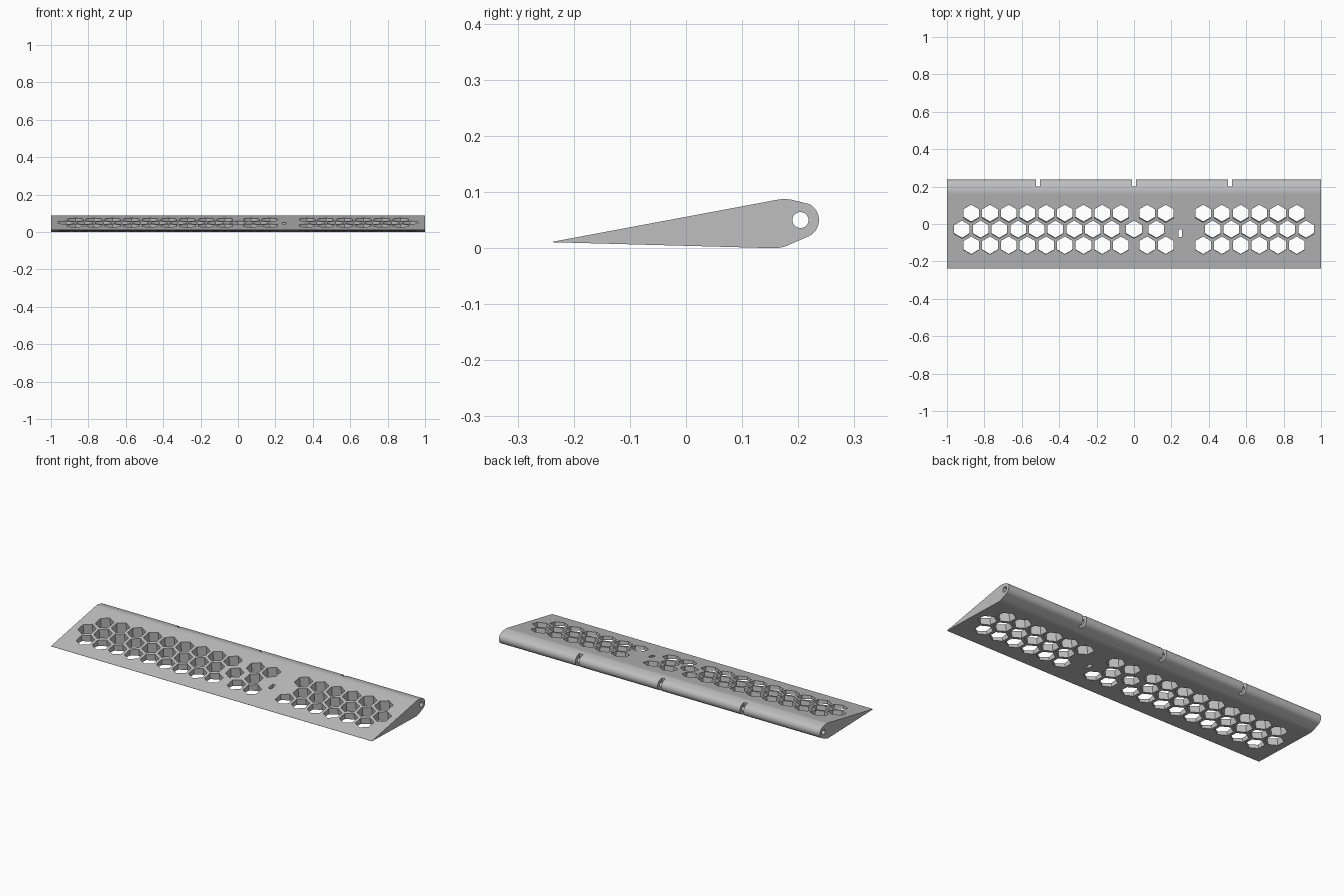
import bpy, bmesh
from math import sin, cos, radians, pi
from mathutils import Matrix, Vector

default = bpy.data.objects.get("Cube")
if default:
    bpy.data.objects.remove(default, do_unlink=True)

grey = bpy.data.materials.new("plain grey")
grey.use_nodes = True
colour = (0.52, 0.52, 0.52, 1)
grey.diffuse_color = colour
grey.node_tree.nodes["Principled BSDF"].inputs["Base Color"].default_value = colour


def make_object(name, bm):
    bmesh.ops.recalc_face_normals(bm, faces=bm.faces)
    mesh = bpy.data.meshes.new(name)
    bm.to_mesh(mesh)
    bm.free()
    mesh.materials.append(grey)
    obj = bpy.data.objects.new(name, mesh)
    bpy.context.collection.objects.link(obj)
    return obj


def add_box(bm, centre, size):
    matrix = Matrix.Translation(centre) @ Matrix.Diagonal((*size, 1))
    bmesh.ops.create_cube(bm, size=1, matrix=matrix)


def add_prism(bm, sides, radius, depth, matrix):
    bmesh.ops.create_cone(bm, cap_ends=True, segments=sides, radius1=radius,
                          radius2=radius, depth=depth, matrix=matrix)


def cut(target, cutter):
    mod = target.modifiers.new(cutter.name, "BOOLEAN")
    mod.operation = "DIFFERENCE"
    mod.solver = "EXACT"
    mod.object = cutter
    bpy.context.view_layer.objects.active = target
    bpy.ops.object.modifier_apply(modifier=mod.name)
    bpy.data.objects.remove(cutter, do_unlink=True)


# Flap body: tapered section with a round hinge nose, extruded along x
pin_y, pin_z, nose = 0.205, 0.05, 0.032
top = [(-0.237, 0.0115), (0.14, 0.082), (0.16, 0.0858), (0.168, 0.087),
       (0.176, 0.0875), (0.185, 0.0868), (0.202, 0.083)]
arc = [(pin_y + nose * cos(radians(a)), pin_z + nose * sin(radians(a)))
       for a in range(64, -65, -8)]
bottom = [(0.184, 0.0062), (0.178, 0.0035), (0.171, 0.0015), (0.163, 0.0003),
          (0.154, 0), (0.13, 0.0006), (-0.237, 0.0105)]
bm = bmesh.new()
ring = [bm.verts.new((-1, y, z)) for y, z in top + arc + bottom]
end = bm.faces.new(ring)
extruded = bmesh.ops.extrude_face_region(bm, geom=[end], use_keep_orig=True)
moved = [v for v in extruded["geom"] if isinstance(v, bmesh.types.BMVert)]
bmesh.ops.translate(bm, verts=moved, vec=Vector((2, 0, 0)))
flap = make_object("flap_body", bm)

# Honeycomb of hexagonal holes, mirrored about the middle, with a gap by the slot
row_y, pitch, row_step = -0.029, 0.1, 0.0866
holes = [(0, 0)]
for side in (-1, 1):
    for row in (-1, 0, 1):
        for i in range(9):
            x = side * ((0.07 if row else 0.12) + pitch * i)
            if not 0.2 < x < 0.35:
                holes.append((x, row))
bm = bmesh.new()
tilt = Matrix.Rotation(radians(6), 4, "X")
for x, row in holes:
    place = Matrix.Translation((x, row_y + row * row_step, 0.045))
    add_prism(bm, 6, 0.048, 0.3, place @ tilt)
# Small slot in the gap
add_box(bm, (0.247, -0.05, 0.04), (0.02, 0.04, 0.3))
cut(flap, make_object("honeycomb_cutter", bm))

# Hinge pin bore along the whole nose
bm = bmesh.new()
add_prism(bm, 32, 0.0143, 2.2,
          Matrix.Translation((0, pin_y - 0.001, pin_z)) @ Matrix.Rotation(pi / 2, 4, "Y"))
cut(flap, make_object("pin_cutter", bm))

# Three hinge notches in the nose
bm = bmesh.new()
for x in (-0.513, 0, 0.513):
    add_box(bm, (x, 0.25, 0.05), (0.022, 0.1, 0.3))
cut(flap, make_object("notch_cutter", bm))

bpy.ops.object.select_all(action="DESELECT")
flap.select_set(True)
bpy.context.view_layer.objects.active = flap
bpy.ops.object.shade_smooth_by_angle(angle=radians(30))
